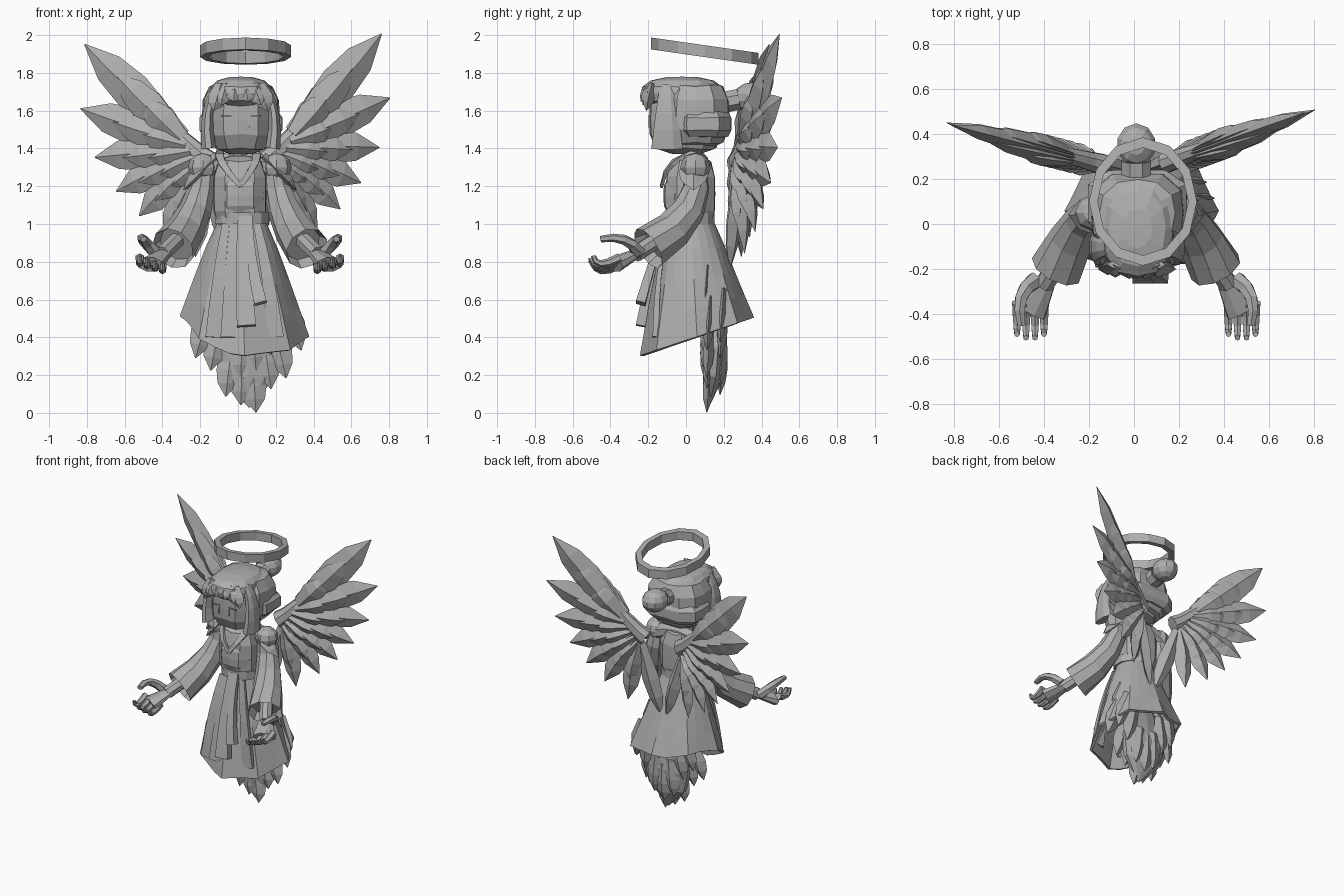
import bpy, bmesh, math
from mathutils import Vector, Matrix, Euler

cube = bpy.data.objects.get("Cube")
if cube:
    bpy.data.objects.remove(cube)

stone = bpy.data.materials.new("grey_stone")
stone.use_nodes = True
grey = (0.42, 0.42, 0.42, 1)
stone.diffuse_color = grey
stone.node_tree.nodes["Principled BSDF"].inputs["Base Color"].default_value = grey

FRONT, UP = Vector((0, 1, 0)), Vector((0, 0, 1))


def even(f):
    return 1


def flare(f):
    return 0.55 + f * 0.65


def shrink(f):
    return 1 - f / 2


def leaf(f):
    return max(0.03, math.sin(math.pi * (0.2 + 0.8 * f ** 1.6)))


def finish(name, bm):
    bmesh.ops.recalc_face_normals(bm, faces=bm.faces[:])
    mesh = bpy.data.meshes.new(name)
    bm.to_mesh(mesh)
    bm.free()
    mesh.materials.append(stone)
    part = bpy.data.objects.new(name, mesh)
    bpy.context.collection.objects.link(part)
    return part


def skin(bm, rings):
    """Bridge neighbouring rings of equal vertex count."""
    for low, high in zip(rings, rings[1:]):
        for i in range(len(low)):
            bm.faces.new((low[i - 1], low[i], high[i], high[i - 1]))


def tube(name, start, end, width, depth, taper=even, mid=None, face=FRONT,
         sides=8, steps=4, turn=0.5, recess=0):
    """Tapered tube along a quadratic curve; depth is measured along face."""
    start, end = Vector(start), Vector(end)
    mid = Vector(mid) if mid else (start + end) / 2
    bm = bmesh.new()
    rings = []
    for step in range(steps + 1):
        f = step / steps
        centre = start.lerp(mid, f).lerp(mid.lerp(end, f), f)
        along = (mid - start).lerp(end - mid, f).normalized()
        across = along.cross(face).normalized()
        out = across.cross(along)
        size = taper(f)
        ring = []
        for i in range(sides):
            a = math.tau * (i + turn) / sides
            ring.append(bm.verts.new(centre + across * width * size * math.cos(a)
                                     + out * depth * size * math.sin(a)))
        rings.append(ring)
    skin(bm, rings)
    bm.faces.new(rings[0])
    opening = bm.faces.new(rings[-1])
    if recess:
        bmesh.ops.recalc_face_normals(bm, faces=bm.faces[:])
        bmesh.ops.inset_individual(bm, faces=[opening], thickness=recess / 3, depth=-recess)
    return finish(name, bm)


def feather(name, root, tip, width, thick, face):
    tube(name, root, tip, width, thick, leaf, face=face, sides=4, turn=0)


def block(name, centre, size, square=2, sides=12):
    """Faceted ball that grows boxier as square rises."""
    bm = bmesh.new()
    bmesh.ops.create_uvsphere(bm, u_segments=sides, v_segments=sides // 2 + 2, radius=1)
    for v in bm.verts:
        norm = sum(abs(c) ** square for c in v.co) ** (1 / square)
        v.co = Vector(c + s * k / norm for c, s, k in zip(centre, size, v.co))
    return finish(name, bm)


def plate(name, centre, size):
    bm = bmesh.new()
    bmesh.ops.create_cube(bm, size=1, matrix=Matrix.Translation(centre) @ Matrix.Diagonal((*size, 1)))
    return finish(name, bm)


# Halo: tilted twelve-sided ring
bm = bmesh.new()
rings = []
for scale, side in ((1, 1), (1, -1), (0.84, -1), (0.84, 1)):
    ring = []
    for i in range(12):
        a = math.tau * i / 12
        y = 0.285 * scale * math.sin(a)
        ring.append(bm.verts.new((0.04 + 0.24 * scale * math.cos(a), 0.1 + y, 1.915 + side / 32 - y / 7)))
    rings.append(ring)
skin(bm, rings + rings[:1])
finish("halo", bm)

# Head, hair and bun
tube("neck", (0, 0.07, 1.3), (0, 0.02, 1.45), 0.055, 0.05)
block("head", (0.015, 0, 1.55), (0.165, 0.195, 0.18), 3.5)
block("hair_cap", (0.015, 0.05, 1.58), (0.205, 0.18, 0.18), 3.5)
block("hair_crown", (0.015, -0.02, 1.69), (0.165, 0.22, 0.09), 2.6)
block("rolled_hair", (0.015, 0.09, 1.53), (0.22, 0.15, 0.075), 6)
block("hair_bun", (0.01, 0.35, 1.67), (0.09, 0.1, 0.08), 2, 10)
tube("bun_tie", (0.01, 0.18, 1.64), (0.01, 0.28, 1.66), 0.07, 0.06, face=UP)
for i in range(6):
    a = math.pi * (i + 0.5) / 6
    x, z = 0.015 + 0.15 * math.cos(a), 1.58 + 0.07 * math.sin(a)
    feather("fringe_tuft", (x * 0.7, -0.18, 1.74), (x, -0.2 - 0.04 * math.sin(a), z), 0.05, 0.03, FRONT)
for s in (-1, 1):
    tube("side_lock", (0.015 + s * 0.13, -0.1, 1.73), (0.015 + s * 0.17, -0.1, 1.4), 0.035, 0.075, flare,
         (0.015 + s * 0.2, -0.1, 1.6))
    eye = 0.018 + s * 0.07
    plate("eye_lid", (eye, -0.194, 1.57), (0.07, 0.008, 0.008))
    plate("eye_edge", (eye - s * 0.03, -0.194, 1.54), (0.008, 0.008, 0.06))

# Torso, belt and crossed collar
block("torso", (0.01, 0.025, 1.16), (0.14, 0.13, 0.2), 4)
block("chest", (0.012, 0.01, 1.15), (0.13, 0.13, 0.13), 3)
tube("shoulders", (-0.2, 0.06, 1.28), (0.2, 0.06, 1.28), 0.06, 0.06, mid=(0, 0.06, 1.38))
tube("belt", (0.02, 0.02, 1), (0.02, 0.02, 1.06), 0.148, 0.135, sides=12, steps=1)
for s in (-1, 1):
    tube("collar", (s * 0.09, 0.08, 1.38), (0.012, -0.13, 1.2), 0.035, 0.02, shrink,
         (s * 0.13, -0.11, 1.36), sides=4)

# Skirt: pleated cone, hem lower at the front and lifted on one side
bm = bmesh.new()
rings = []
for step in range(5):
    f = step / 4
    spread = f ** 0.85
    ring = []
    for i in range(24):
        a = math.tau * i / 24
        fold = 1 + f * math.cos(8 * a) / 18
        x = 0.02 + f / 70 + (0.125 + spread / 5) * fold * math.cos(a)
        y = 0.025 + f / 30 + (0.12 + spread / 6) * fold * math.sin(a)
        hem = 0.385 + y / 3 + max(0, -math.cos(a) - 0.35) / 6
        ring.append(bm.verts.new((x, y, 1.02 + (hem - 1.02) * f)))
    rings.append(ring)
skin(bm, rings)
bm.faces.new(rings[0])
shell = finish("skirt", bm).modifiers.new("thickness", "SOLIDIFY")
shell.thickness = 0.02

# Hanging sash ends and flat front panels
for x, low, width in ((0.045, 0.46, 0.06), (0.12, 0.58, 0.04)):
    tube("sash", (x / 2, -0.1, 1.04), (x, -0.24, low), width, 0.03, flare, (x / 2, -0.18, 0.8), sides=4)
for x in (-0.13, -0.05, 0.2):
    tube("skirt_panel", (x / 2, -0.09, 1), (x, abs(x) / 4 - 0.21, 0.4), 0.05, 0.02, flare,
         (x * 0.8, -0.16, 0.75), sides=4)

# Ragged pointed tail under the skirt
tube("tail_core", (0.03, 0.12, 0.62), (0.06, 0.12, 0.03), 0.19, 0.065, leaf, (0.05, 0.18, 0.35), sides=10)
for layer, y in enumerate((0.1, 0.17, 0.085)):
    count = 8 - layer
    for i in range(count):
        u = 2 * i / (count - 1) - 1
        x = (0.28 - layer / 25) * u
        z = layer / 12 + 0.32 * abs(u) ** 1.2 + 0.04 * (i % 2)
        feather("tail_tuft", (0.05 + 0.7 * x, y + 0.03, z + 0.25), (0.055 + x, y + 0.01, z - 0.03),
                0.065, 0.03, FRONT)

# Arms: puffed shoulders, wide sleeves, open palms
for s in (-1, 1):
    def at(x, y, z):
        return Vector((0.01 + s * x, y, z))

    block("shoulder_puff", at(0.195, 0.05, 1.3), (0.08, 0.08, 0.075), 2, 8)
    feather("shoulder_flap", at(0.12, 0.04, 1.36), at(0.3, 0.04, 1.18), 0.08, 0.04, Vector((s, 0, 1)))
    tube("sleeve", at(0.18, 0.05, 1.32), at(0.355, -0.2, 0.87), 0.1, 0.1, flare, at(0.2, 0.1, 1.05),
         sides=9, recess=0.06)
    tube("forearm", at(0.3, -0.1, 0.95), at(0.41, -0.27, 0.84), 0.045, 0.045)
    tube("palm", at(0.385, -0.23, 0.86), at(0.475, -0.38, 0.785), 0.07, 0.036, flare, face=UP)
    for k in range(4):
        x, z = 0.41 + k / 25, 0.765 + k / 80
        reach = abs(k - 1.5) / 60
        tube("finger", at(x, -0.35, z + 0.02), at(x, reach - 0.515, z + 0.03), 0.025, 0.025, shrink,
             at(x, -0.48, z - 0.05), UP, 6)
    tube("thumb", at(0.45, -0.25, 0.85), at(0.51, -0.45, 0.92), 0.04, 0.035, shrink,
         at(0.545, -0.31, 0.95), UP, 6)

# Wings: a bone and fanned layers of feathers, the pair turned slightly as one
pivot = Matrix.Translation((0, 0.3, 1.4))
pose = pivot @ Euler((0, -0.035, 0.035)).to_matrix().to_4x4() @ pivot.inverted()
for s in (-1, 1):
    face = pose.to_3x3() @ Vector((-s * 0.3, 1, 0))

    def wing(x, z, lift=0):
        return pose @ Vector((s * x, 0.225 + 0.31 * x + lift, z))

    tube("wing_bone", wing(0.14, 1.32), wing(0.53, 1.73), 0.065, 0.05, shrink, wing(0.24, 1.38), face)
    for name, count, scale, lifts in (("flight_feather", 8, 1, (0,)),
                                      ("middle_feather", 7, 0.74, (-0.03, 0.02)),
                                      ("small_feather", 6, 0.5, (-0.05, 0.035))):
        for lift in lifts:
            for i in range(count):
                turn = math.radians(47 - 22 * i)
                reach = scale * (0.44 + (4.2 - i) ** 2 / 42)
                f = i / count
                root = wing(0.3 - f / 7, 1.46 - f / 5, lift / 2)
                tip = wing(0.2 + reach * math.cos(turn), 1.35 + reach * math.sin(turn), lift)
                feather(name, root, tip, 0.105 - f / 20 - abs(lift) / 2, 0.04, face)
